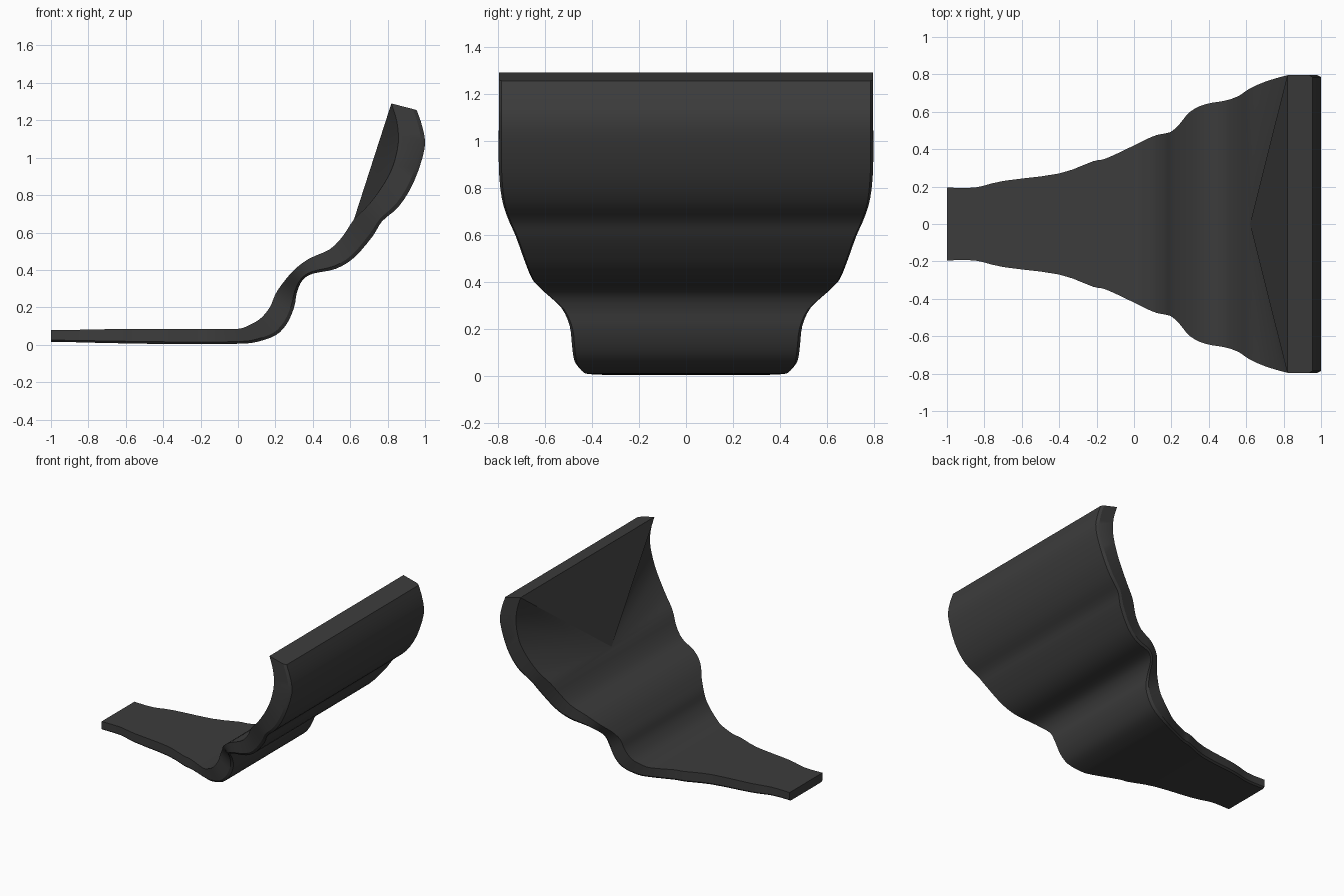
import bpy, bmesh, math
from mathutils import Vector

if "Cube" in bpy.data.objects:
    bpy.data.objects.remove(bpy.data.objects["Cube"])

# Stations along the chute: inner x, inner z, outer x, outer z, half width
S = [(-1, .08, -1, .015, .195), (-.85, .08, -.85, .013, .195), (-.7, .083, -.7, .009, .23),
     (-.4, .084, -.4, .004, .27), (-.22, .084, -.22, .003, .335), (-.15, .083, -.15, .003, .35),
     (0, .085, .02, .006, .42), (.06, .105, .1, .015, .45), (.12, .14, .2, .05, .475),
     (.17, .2, .26, .11, .485), (.2, .27, .3, .2, .495), (.24, .33, .315, .28, .53),
     (.3, .4, .345, .345, .60), (.38, .46, .4, .38, .64), (.49, .51, .52, .405, .66),
     (.56, .58, .62, .465, .685), (.62, .67, .72, .58, .725), (.7, .75, .77, .66, .76),
     (.78, .86, .86, .74, .785), (.83, .96, .94, .87, .797), (.857, 1.08, .998, 1.05, .797),
     (.85, 1.19, .987, 1.16, .797), (.82, 1.29, .955, 1.255, .797)]
STEPS = 3
FAN = 16 * STEPS          # station where the inner face turns into flat facets


def smooth(rows, steps):
    pts = [Vector(r) for r in rows]
    out = []
    for i in range(len(pts) - 1):
        a, b, c, d = pts[max(i - 1, 0)], pts[i], pts[i + 1], pts[min(i + 2, len(pts) - 1)]
        for k in range(steps):
            t = k / steps
            out.append(b + (c - a) * (t / 2) + (2 * a - 5 * b + 4 * c - d) * (t * t / 2)
                       + (3 * b - a - 3 * c + d) * (t ** 3 / 2))
    return out + [pts[-1]]


bm = bmesh.new()
rings = []
for ix, iz, ox, oz, w in smooth(S, STEPS):
    mx, mz = ix + (ox - ix) * .85, iz + (oz - iz) * .85
    # ring: inner edge, wall, softened outer edge, and back
    rings.append([bm.verts.new(p) for p in (
        (ix, -w, iz), (mx, -w, mz), (ox, -w + .012, oz),
        (ox, w - .012, oz), (mx, w, mz), (ix, w, iz))])

# Walls and outer skin, plus inner skin up to the flat facets
for i, (a, b) in enumerate(zip(rings, rings[1:])):
    for j in range(6 if i < FAN - 1 else 5):
        k = (j + 1) % 6
        bm.faces.new((a[j], a[k], b[k], b[j]))

# Flat triangle and side fans spanning the upper hollow
a, b = rings[FAN - 1], rings[FAN]
mid = bm.verts.new((b[0].co.x, 0, b[0].co.z))
bm.faces.new((a[0], b[0], mid, b[5], a[5]))
for a, b in zip(rings[FAN:], rings[FAN + 1:]):
    bm.faces.new((a[0], b[0], mid))
    bm.faces.new((a[5], mid, b[5]))
bm.faces.new((rings[-1][0], rings[-1][5], mid))

# End caps
bm.faces.new(rings[0])
bm.faces.new(rings[-1])
bmesh.ops.recalc_face_normals(bm, faces=bm.faces)

mesh = bpy.data.meshes.new("curved_chute")
bm.to_mesh(mesh)
bm.free()
obj = bpy.data.objects.new("curved_chute", mesh)
bpy.context.collection.objects.link(obj)
mat = bpy.data.materials.new("dark_grey")
mat.diffuse_color = (.045, .045, .045, 1)
mat.use_nodes = True
mat.node_tree.nodes["Principled BSDF"].inputs["Base Color"].default_value = mat.diffuse_color
mesh.materials.append(mat)
bpy.context.view_layer.objects.active = obj
obj.select_set(True)
bpy.ops.object.shade_smooth_by_angle(angle=math.radians(30))
